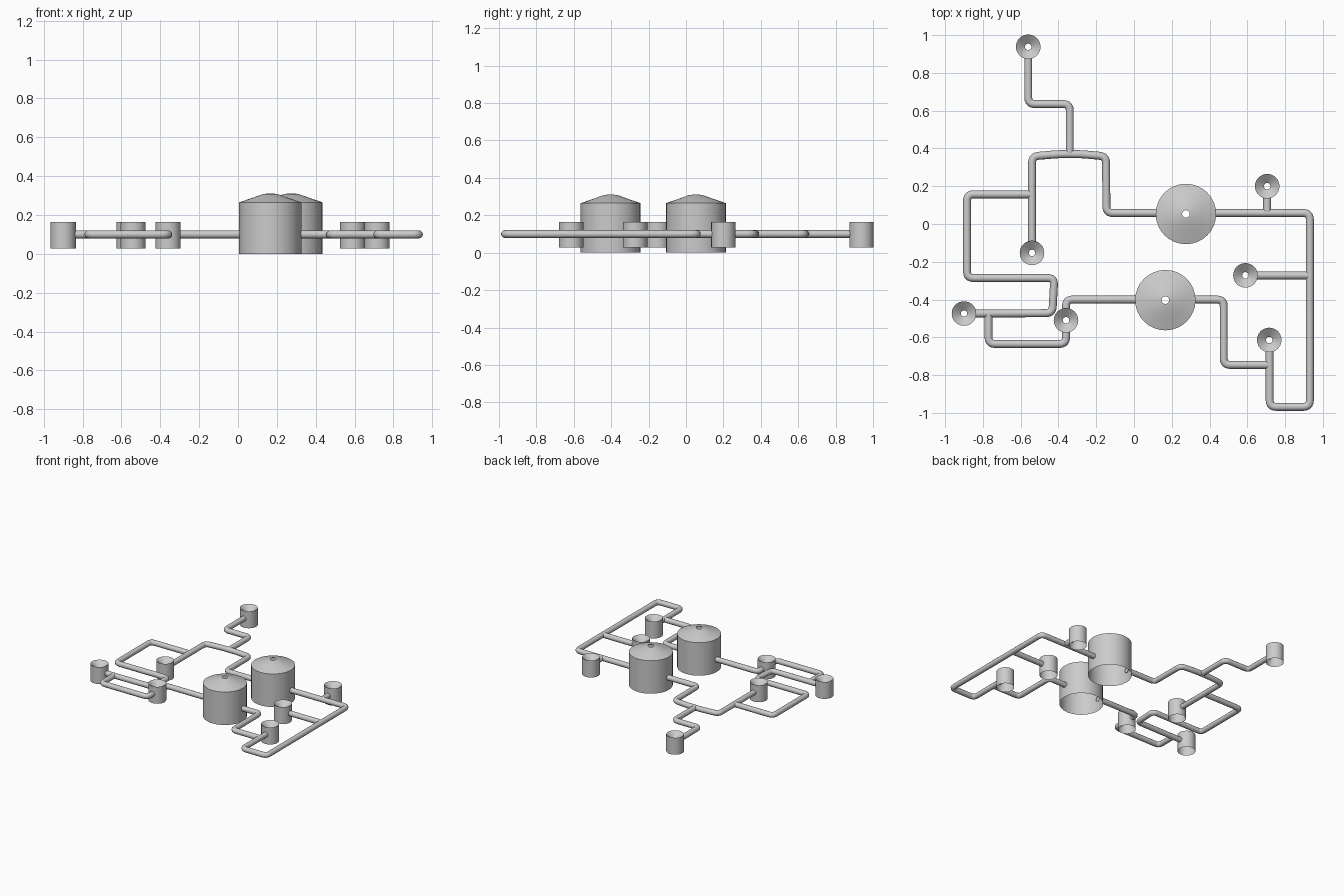
import bpy, math
from mathutils import Vector

if "Cube" in bpy.data.objects:
    bpy.data.objects.remove(bpy.data.objects["Cube"])

PIPE_Z, PIPE_R = 0.10, 0.021


def lathe(name, x, y, profile, sides=32):
    """Open shell of revolution from (radius, z) pairs."""
    verts, faces = [], []
    for r, z in profile:
        for i in range(sides):
            a = 2 * math.pi * i / sides
            verts.append((r * math.cos(a), r * math.sin(a), z))
    for k in range(len(profile) - 1):
        for i in range(sides):
            j = (i + 1) % sides
            faces.append((k * sides + i, k * sides + j,
                          (k + 1) * sides + j, (k + 1) * sides + i))
    mesh = bpy.data.meshes.new(name)
    mesh.from_pydata(verts, [], faces)
    ob = bpy.data.objects.new(name, mesh)
    ob.location = (x, y, 0)
    bpy.context.collection.objects.link(ob)
    smooth(ob)


def smooth(ob):
    bpy.ops.object.select_all(action='DESELECT')
    ob.select_set(True)
    bpy.context.view_layer.objects.active = ob
    if ob.type == 'CURVE':
        bpy.ops.object.convert(target='MESH')
    bpy.ops.object.shade_smooth_by_angle(angle=math.radians(35))


def pipe(name, points, bend=0.035):
    """Round tube along a flat path with rounded corners."""
    pts = [Vector((x, y, PIPE_Z)) for x, y in points]
    path = [pts[0]]
    for p, c, n in zip(pts, pts[1:], pts[2:]):
        a = c + (p - c).normalized() * bend
        b = c + (n - c).normalized() * bend
        for i in range(6):
            t = i / 5
            path.append(a * (1 - t) ** 2 + c * 2 * t * (1 - t) + b * t * t)
    path.append(pts[-1])
    cu = bpy.data.curves.new(name, 'CURVE')
    cu.dimensions = '3D'
    cu.bevel_depth = PIPE_R
    cu.bevel_resolution = 4
    sp = cu.splines.new('POLY')
    sp.points.add(len(path) - 1)
    for q, p in zip(sp.points, path):
        q.co = (*p, 1)
    ob = bpy.data.objects.new(name, cu)
    bpy.context.collection.objects.link(ob)
    smooth(ob)


# Large tanks: open below, conical roof with a vent hole
for i, (x, y) in enumerate([(0.275, 0.053), (0.166, -0.403)]):
    lathe(f"large_tank_{i + 1}", x, y,
          [(0.16, 0), (0.16, 0.265), (0.09, 0.289), (0.04, 0.307), (0.02, 0.31)])

# Small cups: open below, funnel top with a drain hole
cups = [(-0.56, 0.938), (0.705, 0.20), (-0.54, -0.153), (0.59, -0.272),
        (-0.90, -0.474), (-0.36, -0.51), (0.716, -0.614)]
for i, (x, y) in enumerate(cups):
    lathe(f"small_cup_{i + 1}", x, y, [(0.065, 0.027), (0.065, 0.163), (0.017, 0.125)])

# Main pipe runs
pipe("east_loop_pipe", [(0.43, 0.058), (0.931, 0.058), (0.931, -0.968),
                        (0.718, -0.968), (0.718, -0.675)])
pipe("south_east_pipe", [(0.32, -0.4), (0.475, -0.4), (0.475, -0.746), (0.718, -0.746)])
pipe("south_tank_west_pipe", [(0.01, -0.4), (-0.36, -0.4), (-0.36, -0.455)])
pipe("south_west_pipe", [(-0.36, -0.57), (-0.36, -0.635), (-0.77, -0.635), (-0.77, -0.474)])
pipe("west_loop_pipe", [(-0.84, -0.474), (-0.432, -0.472), (-0.422, -0.286),
                        (-0.884, -0.286), (-0.884, 0.157), (-0.54, 0.157)])
pipe("north_bridge_pipe", [(-0.54, -0.092), (-0.54, 0.358), (-0.40, 0.37),
                           (-0.28, 0.37), (-0.148, 0.358), (-0.146, 0.058), (0.12, 0.058)])
pipe("north_branch_pipe", [(-0.34, 0.37), (-0.34, 0.635), (-0.56, 0.635), (-0.56, 0.877)])

# Straight tees
pipe("north_east_tee", [(0.705, 0.058), (0.705, 0.138)])
pipe("east_tee", [(0.652, -0.272), (0.931, -0.272)])
